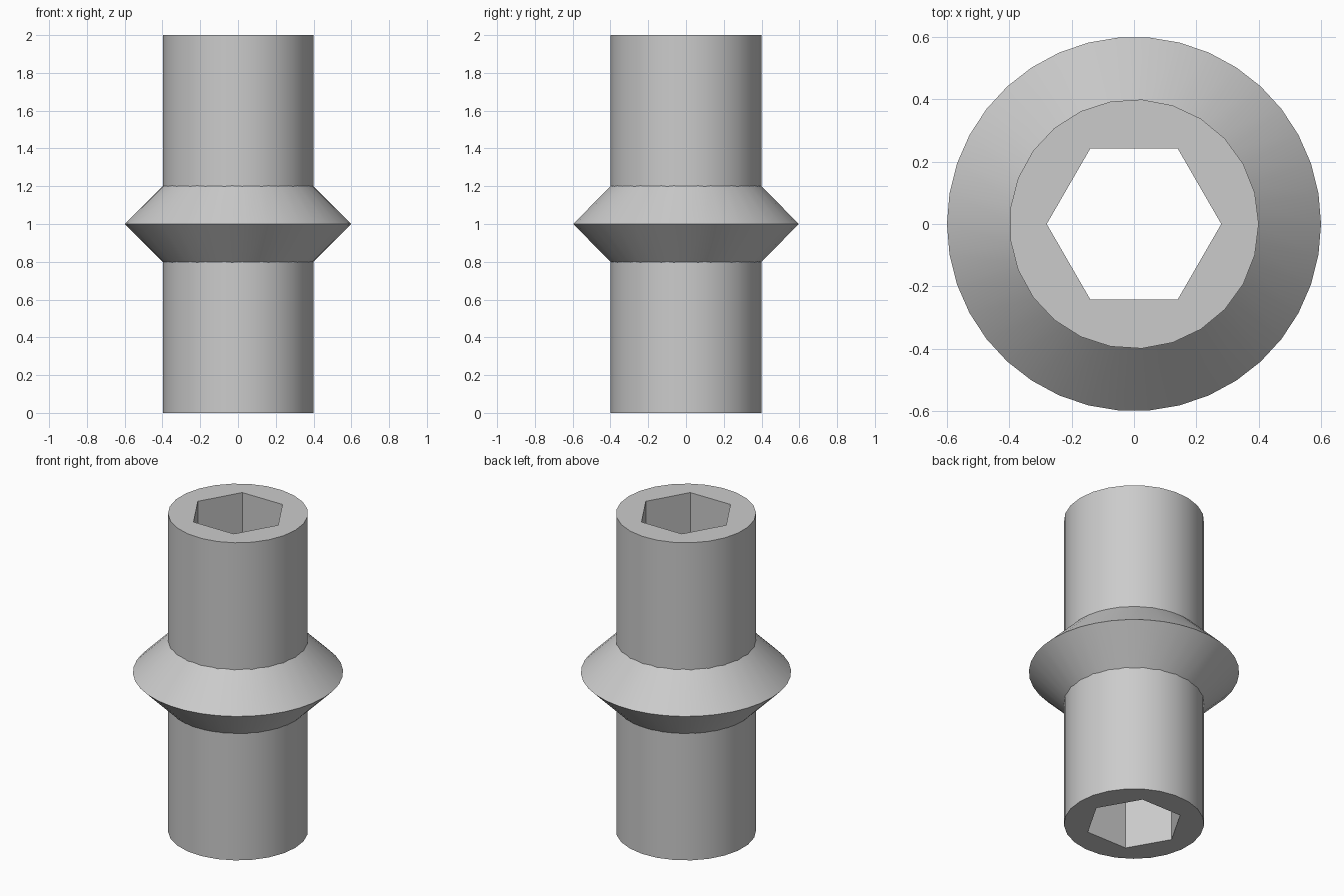
import bpy, bmesh
from math import cos, sin, tau, radians

if "Cube" in bpy.data.objects:
    bpy.data.objects.remove(bpy.data.objects["Cube"])

# Single grey material
grey = bpy.data.materials.new("plain_grey")
grey.use_nodes = True
grey.diffuse_color = (0.6, 0.6, 0.6, 1)
grey.node_tree.nodes["Principled BSDF"].inputs["Base Color"].default_value = grey.diffuse_color


def loop(bm, radius, z, sides):
    """Ring of vertices joined by edges."""
    verts = [bm.verts.new((radius * cos(tau * i / sides), radius * sin(tau * i / sides), z))
             for i in range(sides)]
    for i in range(sides):
        bm.edges.new((verts[i - 1], verts[i]))
    return verts


def wall(bm, low, high):
    """Quads between two loops with the same number of sides."""
    for i in range(len(low)):
        bm.faces.new((low[i - 1], low[i], high[i], high[i - 1]))


def cap(bm, outer, inner):
    """Flat face between the outer rim and the bore."""
    edges = [bm.edges.get((ring[i - 1], ring[i]))
             for ring in (outer, inner) for i in range(len(ring))]
    bmesh.ops.triangle_fill(bm, use_beauty=True, use_dissolve=False, edges=edges)


def finish(bm, name):
    bmesh.ops.recalc_face_normals(bm, faces=bm.faces[:])
    mesh = bpy.data.meshes.new(name)
    bm.to_mesh(mesh)
    bm.free()
    mesh.materials.append(grey)
    obj = bpy.data.objects.new(name, mesh)
    bpy.context.collection.objects.link(obj)
    bpy.ops.object.select_all(action='DESELECT')
    obj.select_set(True)
    bpy.context.view_layer.objects.active = obj
    bpy.ops.object.shade_smooth_by_angle(angle=radians(30))


# Round tube with a hexagonal bore, wall left open beneath the collar
SIDES, HEIGHT = 25, 2.0
bm = bmesh.new()
bottom, top = loop(bm, 0.4, 0, SIDES), loop(bm, 0.4, HEIGHT, SIDES)
wall(bm, bottom, loop(bm, 0.4, 0.81, SIDES))
wall(bm, loop(bm, 0.4, 1.19, SIDES), top)
bore_low, bore_high = loop(bm, 0.28, 0, 6), loop(bm, 0.28, HEIGHT, 6)
wall(bm, bore_low, bore_high)
cap(bm, bottom, bore_low)
cap(bm, top, bore_high)
finish(bm, "hex_bore_tube")

# Double-cone collar, its ends tucked just inside the tube wall
bm = bmesh.new()
rings = [loop(bm, r, z, 38) for r, z in ((0.39, 0.79), (0.6, 1.0), (0.39, 1.21))]
for low, high in zip(rings, rings[1:]):
    wall(bm, low, high)
finish(bm, "collar")
